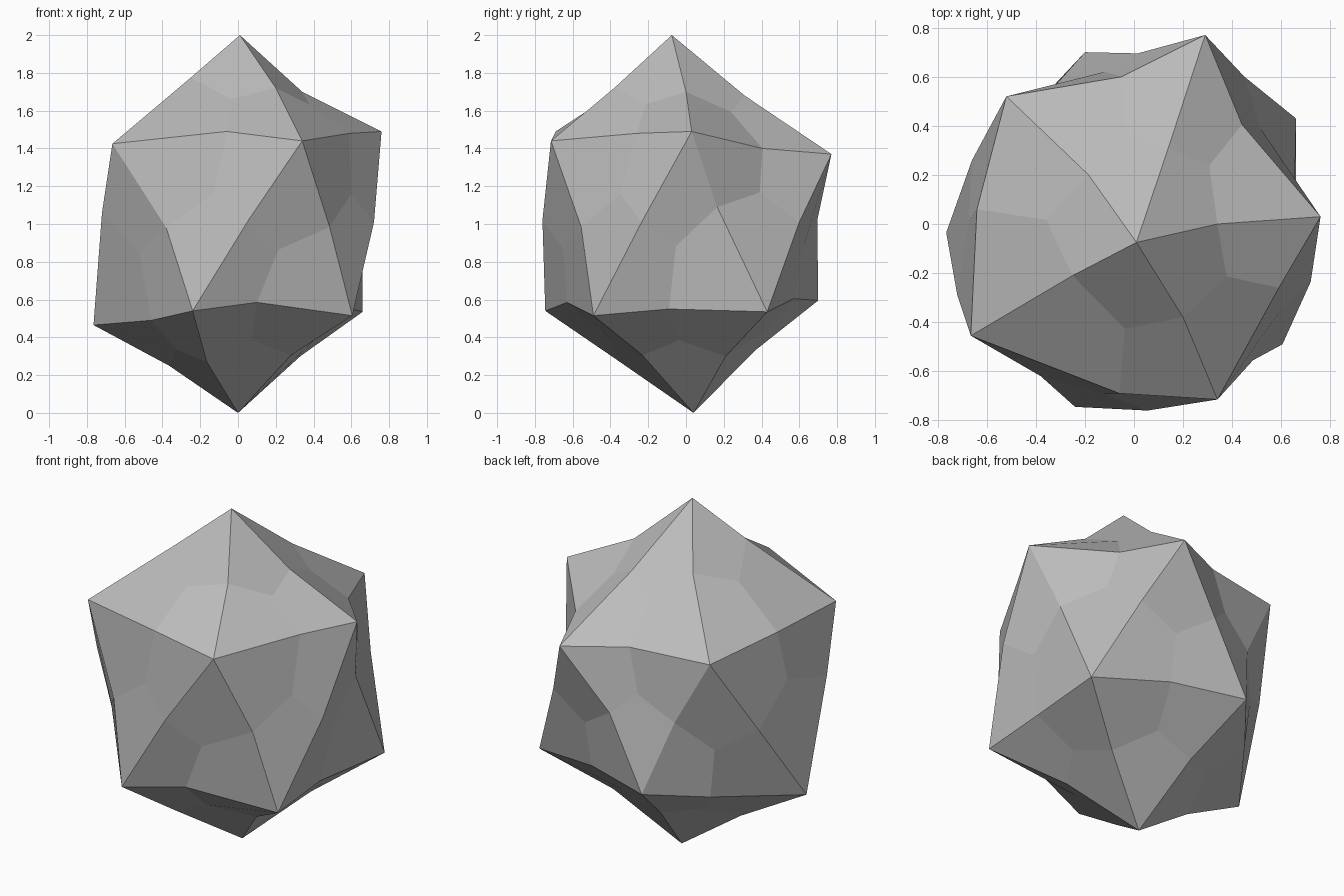
import bpy
import bmesh
from mathutils import Vector

default_cube = bpy.data.objects.get("Cube")
if default_cube:
    bpy.data.objects.remove(default_cube, do_unlink=True)

# Corner peaks: one apex, two staggered rings of five, one base point
apex = (.01, -.075, 2)
base = (0, .04, 0)
upper_ring = [(.76, .03, 1.49), (.29, .77, 1.37), (-.52, .52, 1.38),
              (-.665, -.455, 1.425), (.34, -.715, 1.44)]
lower_ring = [(.66, .43, .535), (-.2, .7, .595), (-.765, -.035, .465),
              (-.24, -.745, .54), (.605, -.49, .515)]

# Bend points halfway along each ridge, ring by ring
apex_ridges = [(.34, 0, 1.7), (.14, .31, 1.68), (-.185, .2, 1.71),
               (-.25, -.21, 1.775), (.2, -.38, 1.72)]
upper_ridges = [(.44, .405, 1.4), (-.05, .6, 1.39), (-.64, .06, 1.43),
                (-.06, -.69, 1.49), (.59, -.26, 1.48)]
falling_ridges = [(.655, .165, 1.09), (.015, .695, 1.02), (-.66, .26, .93),
                  (-.38, -.62, .98), (.485, -.555, .985)]
rising_ridges = [(.45, .6, 1.01), (-.32, .565, 1), (-.72, -.29, 1.06),
                 (.055, -.76, 1.02), (.72, -.235, 1.01)]
lower_ridges = [(.22, .57, .605), (-.44, .4, .53), (-.46, -.42, .49),
                (.1, -.63, .585), (.6, -.09, .55)]
base_ridges = [(.33, .21, .3), (-.09, .365, .33), (-.365, .01, .25),
               (-.165, -.35, .27), (.28, -.23, .305)]

mesh_builder = bmesh.new()


def add_points(points):
    return [mesh_builder.verts.new(point) for point in points]


top, bottom = add_points([apex, base])
upper, lower = add_points(upper_ring), add_points(lower_ring)
to_apex, around_upper = add_points(apex_ridges), add_points(upper_ridges)
falling, rising = add_points(falling_ridges), add_points(rising_ridges)
around_lower, to_base = add_points(lower_ridges), add_points(base_ridges)


def add_facet(corners, bends):
    """Split a triangle into three quads; bends[i] follows corners[i]."""
    middle = sum((bend.co for bend in bends), Vector()) / len(bends)
    centre = mesh_builder.verts.new(middle)
    for i, corner in enumerate(corners):
        mesh_builder.faces.new((corner, bends[i], centre, bends[i - 1]))


# Four triangular facets per fifth of the rock
for i in range(len(upper)):
    j = (i + 1) % len(upper)
    add_facet((top, upper[i], upper[j]),
              (to_apex[i], around_upper[i], to_apex[j]))
    add_facet((upper[i], lower[i], upper[j]),
              (falling[i], rising[i], around_upper[i]))
    add_facet((upper[j], lower[i], lower[j]),
              (rising[i], around_lower[i], falling[j]))
    add_facet((bottom, lower[j], lower[i]),
              (to_base[j], around_lower[i], to_base[i]))

bmesh.ops.recalc_face_normals(mesh_builder, faces=mesh_builder.faces)
rock_mesh = bpy.data.meshes.new("faceted_rock")
mesh_builder.to_mesh(rock_mesh)
mesh_builder.free()

# Plain stone colour
stone = bpy.data.materials.new("stone_grey")
stone.use_nodes = True
stone_colour = (.5, .5, .5, 1)
stone.diffuse_color = stone_colour
stone.node_tree.nodes["Principled BSDF"].inputs["Base Color"].default_value = stone_colour
rock_mesh.materials.append(stone)

rock = bpy.data.objects.new("faceted_rock", rock_mesh)
bpy.context.collection.objects.link(rock)
